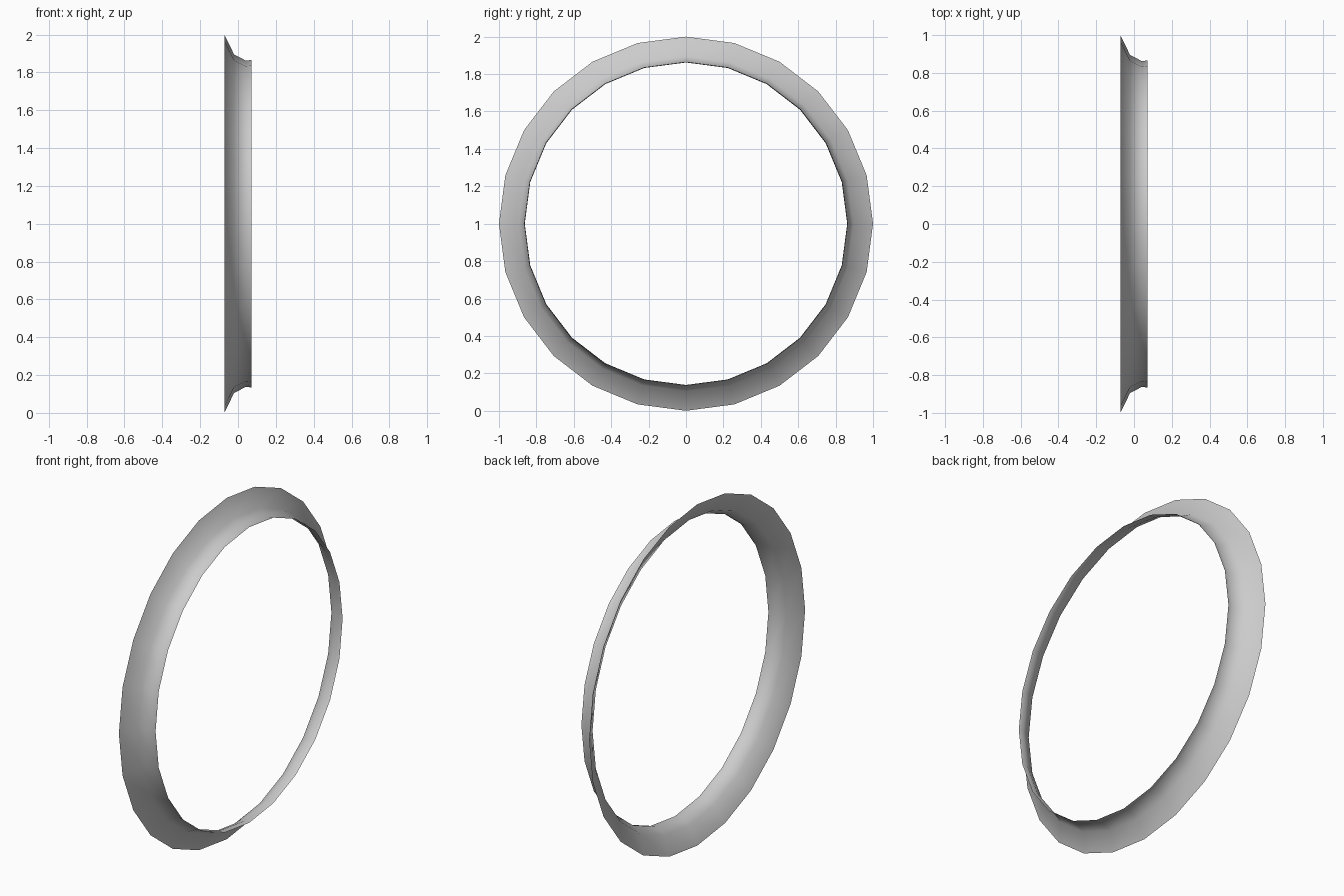
import bpy, bmesh, math

if "Cube" in bpy.data.objects:
    bpy.data.objects.remove(bpy.data.objects["Cube"])

SIDES = 24
# Flared sheet profile: (x, radius)
PROFILE = [(-0.072, 1.0), (-0.021, 0.895), (0.042, 0.862), (0.072, 0.866)]

# Spin the profile around the x axis
bm = bmesh.new()
rings = []
for x, r in PROFILE:
    rings.append([bm.verts.new((x, r * math.cos(2 * math.pi * i / SIDES),
                                1 + r * math.sin(2 * math.pi * i / SIDES)))
                  for i in range(SIDES)])
for a, b in zip(rings, rings[1:]):
    for i in range(SIDES):
        j = (i + 1) % SIDES
        bm.faces.new((a[i], a[j], b[j], b[i])).smooth = True

# Open flared ring, facing outward
mesh = bpy.data.meshes.new("flared_ring")
bm.to_mesh(mesh)
bm.free()
ring = bpy.data.objects.new("flared_ring", mesh)
bpy.context.collection.objects.link(ring)
